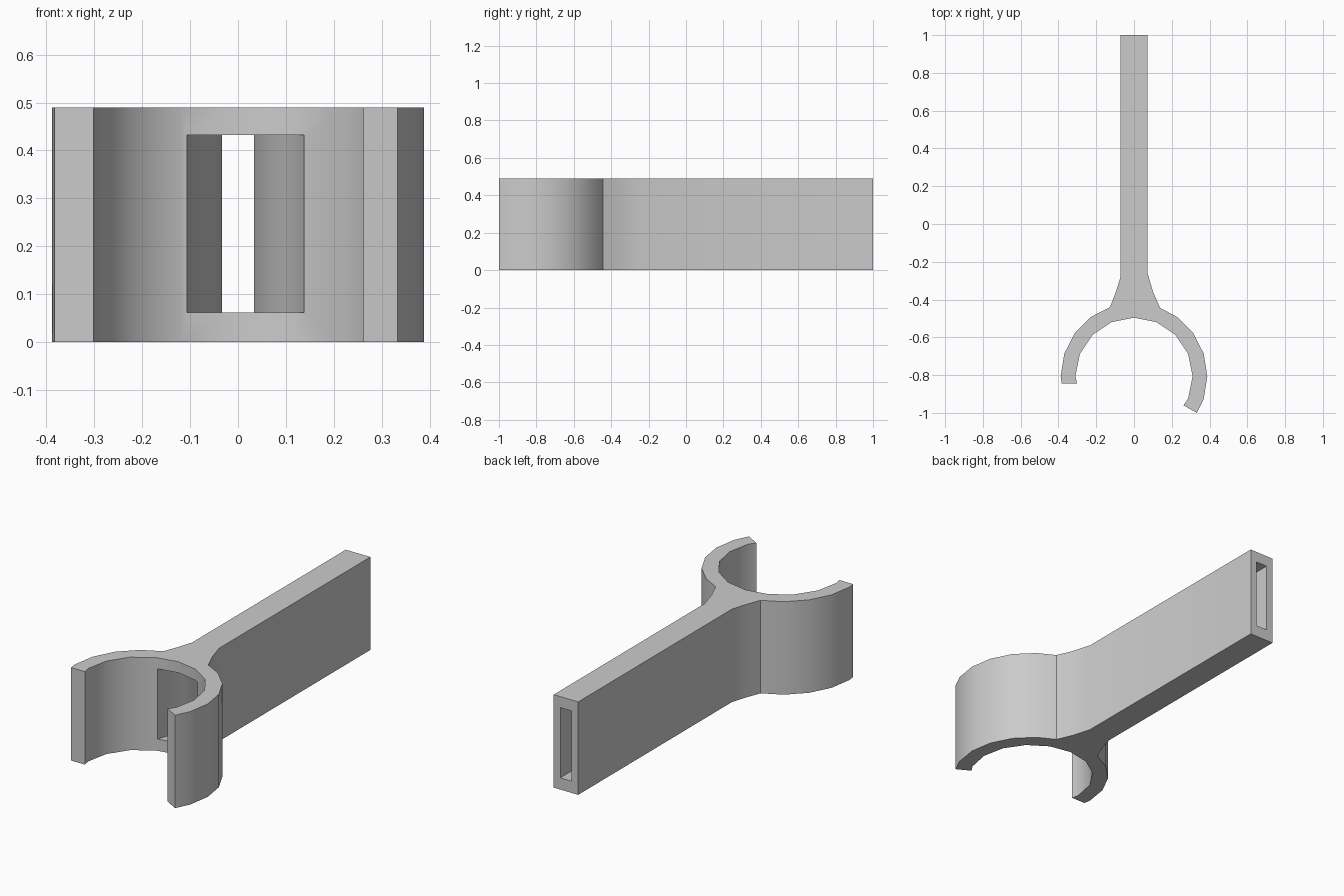
import bpy, bmesh
from math import cos, sin, radians

if "Cube" in bpy.data.objects:
    bpy.data.objects.remove(bpy.data.objects["Cube"], do_unlink=True)

HEIGHT = 0.49
CENTRE_Y = -0.806


def arc(radius, start, stop, step):
    """Points on the clamp ring, from start to stop degrees inclusive."""
    count = round((stop - start) / step)
    angles = [radians(start + i * step) for i in range(count + 1)]
    return [(radius * cos(a), CENTRE_Y + radius * sin(a)) for a in angles]


def prism(name, outline, bottom, top):
    """Extrude a flat outline upward into a closed solid."""
    bm = bmesh.new()
    face = bm.faces.new([bm.verts.new((x, y, bottom)) for x, y in outline])
    extruded = bmesh.ops.extrude_face_region(bm, geom=[face])["geom"]
    verts = [g for g in extruded if isinstance(g, bmesh.types.BMVert)]
    bmesh.ops.translate(bm, verts=verts, vec=(0, 0, top - bottom))
    bmesh.ops.recalc_face_normals(bm, faces=bm.faces)
    mesh = bpy.data.meshes.new(name)
    bm.to_mesh(mesh)
    bm.free()
    obj = bpy.data.objects.new(name, mesh)
    bpy.context.collection.objects.link(obj)
    return obj


grey = bpy.data.materials.new("plain_grey")
grey.use_nodes = True
colour = (0.6, 0.6, 0.6, 1)
grey.diffuse_color = colour
grey.node_tree.nodes["Principled BSDF"].inputs["Base Color"].default_value = colour

# Clip outline: outer ring, flared neck, handle, and the inner ring back round
outline = [(0.333, -1.0)] + arc(0.388, -18, 54, 18)
outline += [(0.138, -0.444), (0.1, -0.357), (0.0715, -0.258), (0.0715, 1.0)]
outline += [(-0.0715, 1.0), (-0.0715, -0.28), (-0.095, -0.357), (-0.127, -0.44)]
outline += arc(0.388, 126, 180, 18) + [(-0.383, -0.844), (-0.302, -0.844)]
outline += arc(0.31, 180, -22.5, -22.5) + [(0.262, -0.96)]
clip = prism("clip_with_handle", outline, 0, HEIGHT)
clip.data.materials.append(grey)

# Slot through the handle, flaring where it opens into the ring
slot = [(0.033, 1.1), (0.033, -0.265), (0.062, -0.37), (0.095, -0.45), (0.138, -0.53),
        (0.138, -0.65), (-0.107, -0.65), (-0.107, -0.515), (-0.058, -0.375),
        (-0.033, -0.285), (-0.033, 1.1)]
cutter = prism("slot_cutter", slot, 0.062, 0.432)
cutter.data.materials.append(grey)
cutter.hide_render = True

cut = clip.modifiers.new("slot", "BOOLEAN")
cut.operation = "DIFFERENCE"
cut.solver = "EXACT"
cut.object = cutter
bpy.ops.object.select_all(action="DESELECT")
clip.select_set(True)
bpy.context.view_layer.objects.active = clip
bpy.ops.object.modifier_apply(modifier=cut.name)
bpy.data.objects.remove(cutter, do_unlink=True)

# Soft curves with crisp corners
bpy.ops.object.shade_smooth_by_angle(angle=radians(30))
